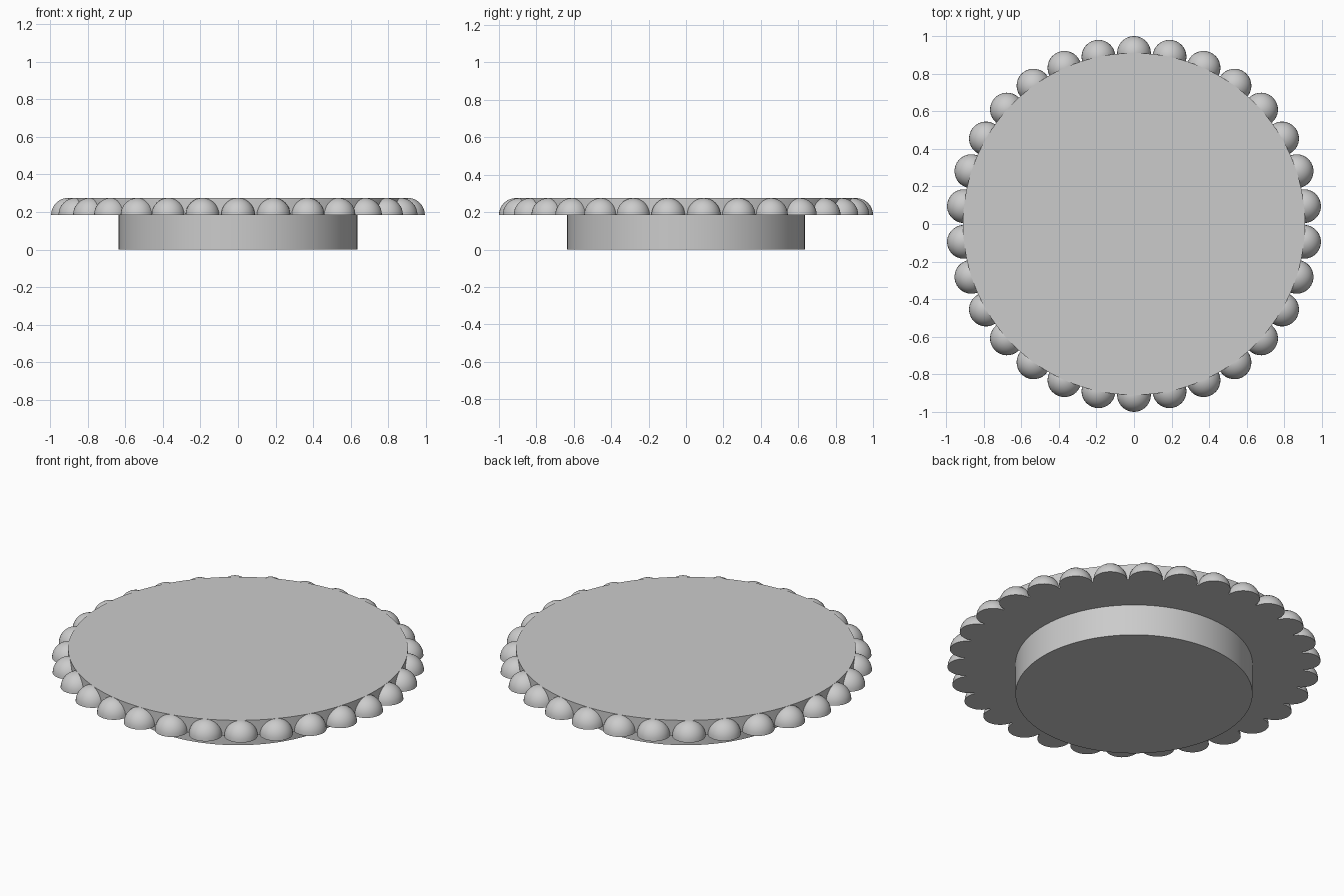
import bpy, bmesh, math
from mathutils import Matrix, Vector

cube = bpy.data.objects.get("Cube")
if cube:
    bpy.data.objects.remove(cube, do_unlink=True)

GREY = (0.6, 0.6, 0.6, 1)
mat = bpy.data.materials.new("plain grey")
mat.use_nodes = True
mat.diffuse_color = GREY
mat.node_tree.nodes["Principled BSDF"].inputs["Base Color"].default_value = GREY

SPLIT = 0.185      # underside of the plate
BEAD = 0.09        # bead radius, also the plate thickness
RIM = 0.91         # plate radius, also the bead ring
COUNT = 30


def finish(bm, name):
    mesh = bpy.data.meshes.new(name)
    bm.to_mesh(mesh)
    bm.free()
    mesh.materials.append(mat)
    obj = bpy.data.objects.new(name, mesh)
    bpy.context.collection.objects.link(obj)
    bpy.ops.object.select_all(action='DESELECT')
    obj.select_set(True)
    bpy.context.view_layer.objects.active = obj
    bpy.ops.object.shade_smooth_by_angle(angle=math.radians(35))
    return obj


def disc(name, radius, bottom, top):
    bm = bmesh.new()
    bmesh.ops.create_cone(bm, cap_ends=True, segments=120, radius1=radius,
                          radius2=radius, depth=top - bottom,
                          matrix=Matrix.Translation((0, 0, (bottom + top) / 2)))
    return finish(bm, name)


# Round foot and wide plate
disc("foot", 0.635, 0, SPLIT)
disc("plate", RIM, SPLIT, SPLIT + BEAD)

# Half-sphere bead, flat underneath, shared around the rim
bm = bmesh.new()
bmesh.ops.create_uvsphere(bm, u_segments=32, v_segments=16, radius=BEAD)
cut = bmesh.ops.bisect_plane(bm, geom=bm.verts[:] + bm.edges[:] + bm.faces[:],
                             dist=1e-5, plane_co=(0, 0, 0), plane_no=(0, 0, 1),
                             clear_inner=True)
bmesh.ops.holes_fill(bm, edges=[e for e in bm.edges if e.is_boundary], sides=0)
bmesh.ops.recalc_face_normals(bm, faces=bm.faces[:])
first = finish(bm, "rim_bead")

for i in range(COUNT):
    bead = first if i == 0 else first.copy()
    if i:
        bpy.context.collection.objects.link(bead)
    angle = math.pi / 2 + i * math.tau / COUNT
    bead.location = Vector((math.cos(angle) * RIM, math.sin(angle) * RIM, SPLIT))
    bead.rotation_euler.z = angle
